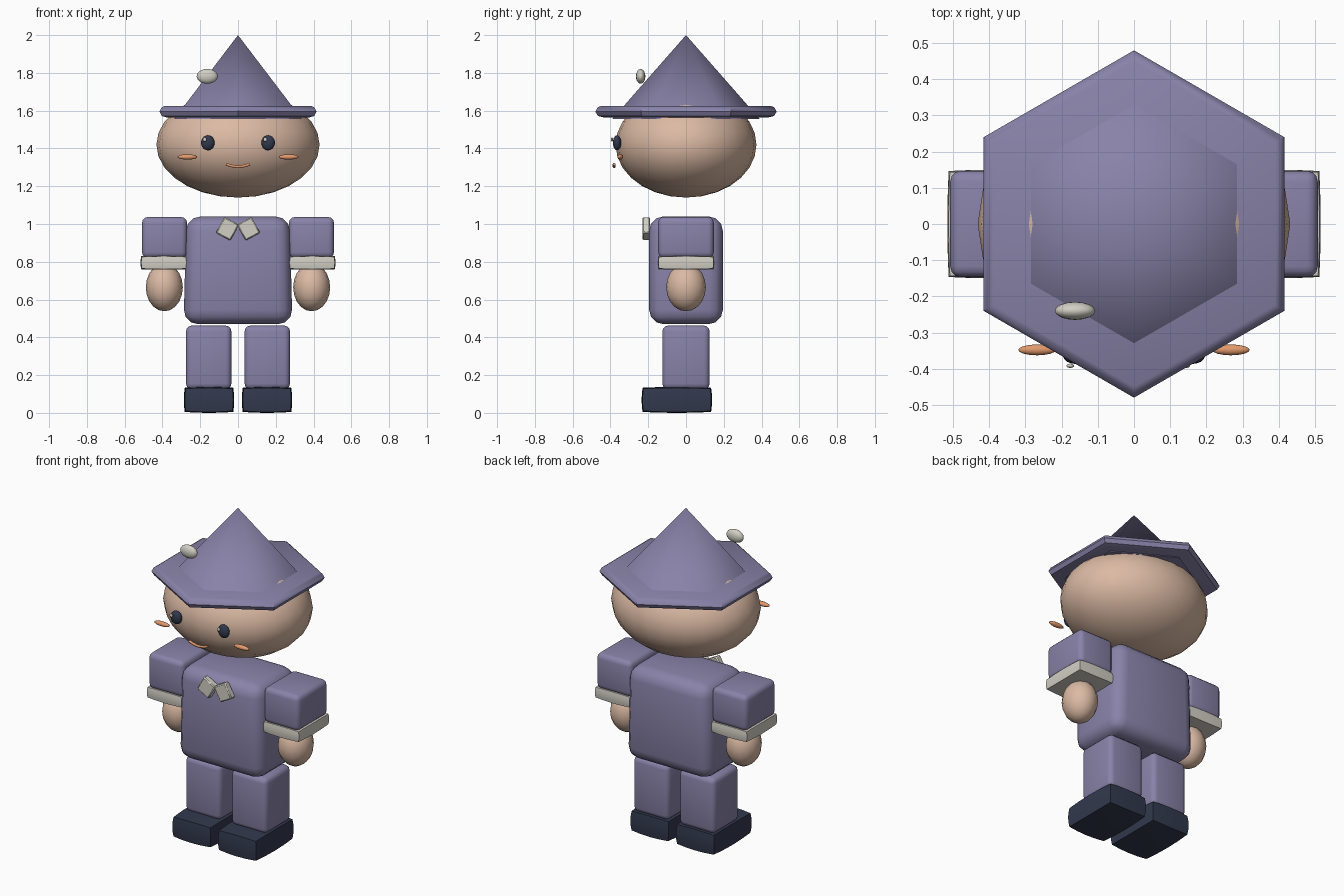
import bpy, bmesh, math

if "Cube" in bpy.data.objects:
    bpy.data.objects.remove(bpy.data.objects["Cube"])


def material(name, rgb):
    m = bpy.data.materials.new(name)
    m.diffuse_color = (*rgb, 1)
    m.use_nodes = True
    m.node_tree.nodes["Principled BSDF"].inputs["Base Color"].default_value = m.diffuse_color
    return m


PURPLE = material("muted purple", (0.25, 0.226, 0.395))
SKIN = material("warm skin", (0.71, 0.49, 0.37))
CREAM = material("cream grey", (0.64, 0.62, 0.55))
NAVY = material("dark navy", (0.032, 0.041, 0.075))
ORANGE = material("soft orange", (0.76, 0.32, 0.15))


def finish(bm, name, mat, angle=40):
    bmesh.ops.recalc_face_normals(bm, faces=bm.faces[:])
    me = bpy.data.meshes.new(name)
    bm.to_mesh(me)
    bm.free()
    ob = bpy.data.objects.new(name, me)
    bpy.context.collection.objects.link(ob)
    me.materials.append(mat)
    bpy.ops.object.select_all(action='DESELECT')
    ob.select_set(True)
    bpy.context.view_layer.objects.active = ob
    bpy.ops.object.shade_smooth_by_angle(angle=math.radians(angle))
    return ob


def ball(name, mat, loc, radii, seg=16, rings=10):
    bm = bmesh.new()
    bmesh.ops.create_uvsphere(bm, u_segments=seg, v_segments=rings, radius=1)
    bmesh.ops.scale(bm, vec=radii, verts=bm.verts)
    bmesh.ops.translate(bm, vec=loc, verts=bm.verts)
    return finish(bm, name, mat, 60)


def block(name, mat, lo, hi, bevel=0.0, taper=1.0, segments=3):
    """Rounded box between two corners, with an optional narrower top."""
    bm = bmesh.new()
    bmesh.ops.create_cube(bm, size=1)
    for v in bm.verts:
        if v.co.z > 0:
            v.co.x *= taper
        v.co = [(a + b) / 2 + c * (b - a) for a, b, c in zip(lo, hi, v.co)]
    bmesh.ops.bevel(bm, geom=bm.edges[:], offset=bevel, segments=segments,
                    profile=0.5, affect='EDGES')
    return finish(bm, name, mat)


def pillow(name, mat, lo, hi, bulge):
    """Box whose faces swell slightly in the middle."""
    bm = bmesh.new()
    bmesh.ops.create_cube(bm, size=1)
    bmesh.ops.subdivide_edges(bm, edges=bm.edges[:], cuts=3, use_grid_fill=True)
    size = [b - a for a, b in zip(lo, hi)]
    for v in bm.verts:
        co = v.co.copy()
        for i in range(3):
            j, k = (i + 1) % 3, (i + 2) % 3
            inset = bulge * 2 * (co[j] ** 2 + co[k] ** 2)
            half = size[i] / 2 - inset
            v.co[i] = (lo[i] + hi[i]) / 2 + co[i] * 2 * half
    return finish(bm, name, mat, 35)


def hexagon(name, mat, rings, angle):
    """Six-sided solid from (radius, height) rings, corners facing front and back."""
    bm = bmesh.new()
    loops = []
    for r, z in rings:
        n = 6 if r > 0 else 1
        loops.append([bm.verts.new((r * math.sin(i * math.pi / 3),
                                    r * math.cos(i * math.pi / 3), z)) for i in range(n)])
    for a, b in zip(loops, loops[1:]):
        for i in range(6):
            j = (i + 1) % 6
            bm.faces.new([a[i], a[j], b[0]] if len(b) == 1 else [a[i], a[j], b[j], b[i]])
    for end in (loops[0], loops[-1]):
        if len(end) == 6:
            bm.faces.new(end)
    return finish(bm, name, mat, angle)


# Head and hat
ball("head", SKIN, (0, 0, 1.42), (0.432, 0.373, 0.28), 24, 14)
hexagon("hat_brim", PURPLE, [(0.44, 1.565), (0.466, 1.572), (0.48, 1.595),
                             (0.468, 1.617), (0.45, 1.625)], 40)
hexagon("hat_cone", PURPLE, [(0.391, 1.555), (0, 2.0)], 55)
ball("hat_pompom", CREAM, (-0.163, -0.24, 1.782), (0.056, 0.025, 0.039))

# Mouth: a short curved tube
curve = bpy.data.curves.new("mouth", 'CURVE')
curve.dimensions = '3D'
curve.bevel_depth = 0.008
curve.bevel_resolution = 1
curve.use_fill_caps = True
path = curve.splines.new('POLY')
path.points.add(6)
for i, p in enumerate(path.points):
    t = i / 3 - 1
    p.co = (0.063 * t, -0.38, 1.303 + 0.014 * t * t, 1)
curve.materials.append(ORANGE)
bpy.context.collection.objects.link(bpy.data.objects.new("mouth", curve))

# Torso
block("torso", PURPLE, (-0.288, -0.195, 0.47), (0.288, 0.195, 1.04), 0.075, 0.95)

for s, side in ((-1, "left"), (1, "right")):
    def span(a, b):
        return min(s * a, s * b), max(s * a, s * b)

    # Face details
    ball("eye_" + side, NAVY, (s * 0.16, -0.365, 1.43), (0.036, 0.022, 0.04))
    ball("eye_glint_" + side, CREAM, (s * 0.16 - 0.016, -0.392, 1.447),
         (0.011, 0.006, 0.011), 10, 6)
    ball("cheek_" + side, ORANGE, (s * 0.268, -0.348, 1.355), (0.052, 0.015, 0.014))

    # Arm
    x0, x1 = span(0.27, 0.508)
    block("sleeve_" + side, PURPLE, (x0, -0.147, 0.82), (x1, 0.147, 1.037), 0.03)
    x0, x1 = span(0.27, 0.516)
    pillow("cuff_" + side, CREAM, (x0, -0.15, 0.757), (x1, 0.15, 0.833), 0.007)
    ball("hand_" + side, SKIN, (s * 0.39, 0, 0.665), (0.098, 0.105, 0.127))

    # Leg
    x0, x1 = span(0.035, 0.275)
    block("leg_" + side, PURPLE, (x0, -0.125, 0.125), (x1, 0.125, 0.462), 0.03)
    x0, x1 = span(0.02, 0.287)
    pillow("shoe_" + side, NAVY, (x0, -0.235, 0.0), (x1, 0.138, 0.138), 0.01)

    # Collar flap
    flap = block("collar_" + side, CREAM, (-0.044, -0.02, -0.048), (0.044, 0.02, 0.048), 0.006,
                 segments=1)
    flap.location = (s * 0.056, -0.21, 0.975)
    flap.rotation_euler.y = -s * 0.5
